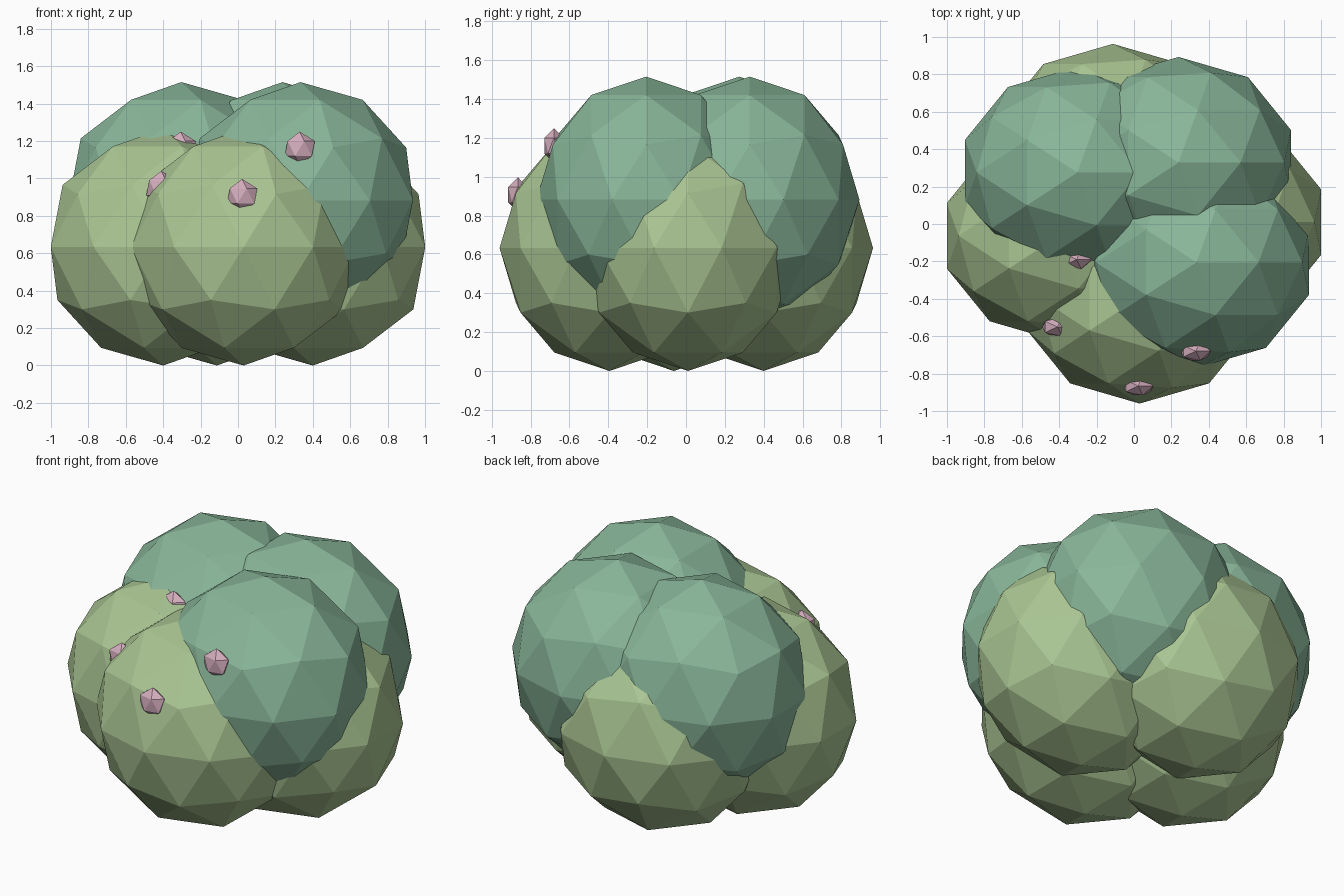
import bpy

if "Cube" in bpy.data.objects:
    bpy.data.objects.remove(bpy.data.objects["Cube"])

def material(name, rgb):
    m = bpy.data.materials.new(name)
    m.diffuse_color = (*rgb, 1.0)
    m.use_nodes = True
    m.node_tree.nodes["Principled BSDF"].inputs["Base Color"].default_value = m.diffuse_color
    return m

LIGHT = material("light leaf green", (0.40, 0.56, 0.29))
DEEP = material("deep leaf green", (0.25, 0.47, 0.32))
PINK = material("blossom pink", (0.66, 0.42, 0.51))

def ball(name, center, radii, subdivisions, mat):
    """Flat-shaded icosphere stretched to the given radii."""
    bpy.ops.mesh.primitive_ico_sphere_add(subdivisions=subdivisions, radius=1.0, location=center)
    ob = bpy.context.object
    ob.name = ob.data.name = name
    ob.scale = radii
    bpy.ops.object.transform_apply(location=False, rotation=False, scale=True)
    ob.data.materials.append(mat)
    return ob

CLUMP = (0.632, 0.565, 0.633)
BUD = (0.09, 0.058, 0.09)

# lower ring of light leaf clumps
lower = {"left": (-0.40, -0.063), "front": (0.03, -0.395),
         "right": (0.40, 0.01), "back": (-0.113, 0.398)}
for side, (x, y) in lower.items():
    ball(f"lower_clump_{side}", (x, y, 0.633), CLUMP, 2, LIGHT)

# upper darker leaf clumps
upper = {"left": (-0.303, 0.275), "right": (0.334, -0.205), "back": (0.238, 0.328)}
for side, (x, y) in upper.items():
    ball(f"upper_clump_{side}", (x, y, 0.882), CLUMP, 2, DEEP)

# small blossoms on the front
blossoms = [(0.33, -0.68, 1.16), (0.022, -0.866, 0.907),
            (-0.41, -0.55, 0.95), (-0.307, -0.19, 1.16)]
for i, p in enumerate(blossoms):
    ball(f"blossom_{i + 1}", p, BUD, 1, PINK)
